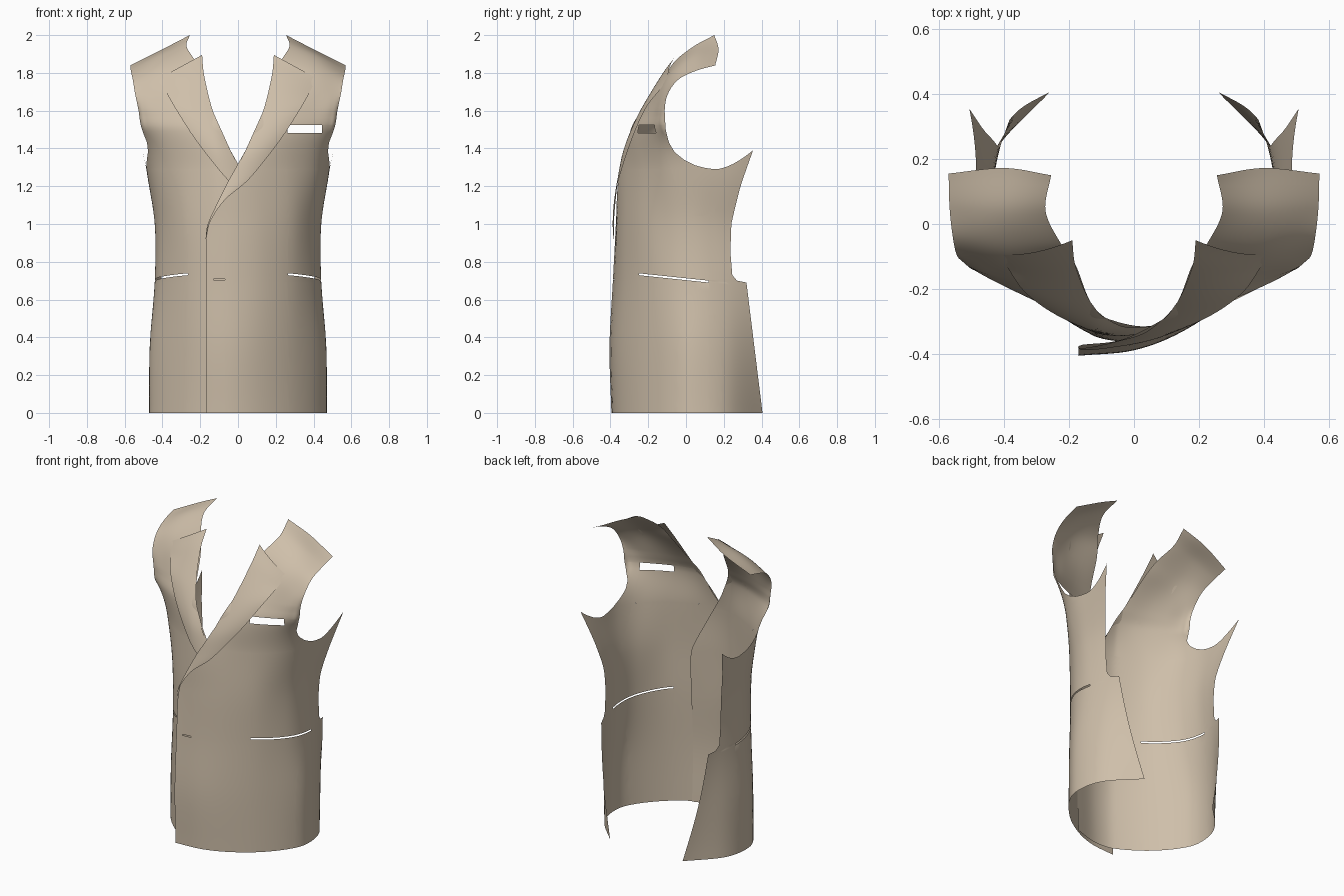
import bpy, bmesh
from mathutils import Vector as V

if "Cube" in bpy.data.objects:
    bpy.data.objects.remove(bpy.data.objects["Cube"])

cloth = bpy.data.materials.new("tan_cloth")
cloth.diffuse_color = (0.62, 0.52, 0.40, 1)
cloth.use_nodes = True
cloth.node_tree.nodes["Principled BSDF"].inputs["Base Color"].default_value = cloth.diffuse_color
N = 48


def seg(keys, t):
    i = 0
    while i < len(keys) - 2 and t > keys[i + 1]:
        i += 1
    return i, (t - keys[i]) / (keys[i + 1] - keys[i])


def linear(table, t):
    keys = [p[0] for p in table]
    i, f = seg(keys, t)
    return table[i][1] * (1 - f) + table[i + 1][1] * f


def spline(keys, vals, t):
    # smooth interpolation through numbers or vectors
    i, f = seg(keys, t)
    h = keys[i + 1] - keys[i]

    def tan(k):
        a, b = max(k - 1, 0), min(k + 1, len(keys) - 1)
        return (vals[b] - vals[a]) / (keys[b] - keys[a])
    f2, f3 = f * f, f * f * f
    return (vals[i] * (2 * f3 - 3 * f2 + 1) + tan(i) * (h * (f3 - 2 * f2 + f))
            + vals[i + 1] * (3 * f2 - 2 * f3) + tan(i + 1) * (h * (f3 - f2)))


def resample(pts, n):
    d = [0.0]
    for a, b in zip(pts, pts[1:]):
        d.append(d[-1] + max((b - a).length, 1e-7))
    out = []
    for k in range(n + 1):
        i, f = seg(d, d[-1] * k / n)
        out.append(pts[i].lerp(pts[i + 1], f))
    return out


# horizontal body sections, from the front opening round to the back
SECTIONS = {
    0.0: [(-.17, -.395), (0, -.38), (.15, -.325), (.3, -.225), (.42, -.09), (.47, .04), (.43, .22), (.25, .415)],
    0.35: [(-.17, -.405), (0, -.388), (.15, -.33), (.3, -.225), (.42, -.085), (.467, .04), (.435, .21), (.32, .39)],
    0.7: [(-.17, -.387), (0, -.37), (.15, -.32), (.3, -.22), (.405, -.08), (.44, .05), (.425, .19), (.37, .36)],
    1.0: [(-.17, -.372), (0, -.36), (.15, -.315), (.3, -.225), (.4, -.09), (.438, .03), (.435, .15), (.41, .3)],
    1.29: [(-.17, -.365), (0, -.345), (.15, -.3), (.3, -.225), (.42, -.12), (.475, 0), (.485, .15), (.475, .34)],
    1.5: [(-.17, -.32), (0, -.3), (.15, -.285), (.27, -.25), (.4, -.19), (.48, -.14), (.51, -.1), (.53, .05)],
    1.6: [(-.17, -.27), (0, -.26), (.15, -.235), (.27, -.21), (.4, -.17), (.49, -.14), (.53, -.105), (.55, 0)],
}
FRONT = [(0, -.17), (.92, -.17), (1, -.16), (1.1, -.115), (1.23, -.05), (1.39, .04), (1.6, .135)]
BACK = [(0, .405), (.69, .32), (.7, .27), (.73, .245), (.85, .235), (1, .24), (1.18, .28), (1.29, .315)]
ARMHOLE = [(1.29, .15), (1.297, .1), (1.31, .05), (1.34, -.01), (1.38, -.06), (1.43, -.09), (1.5, -.108), (1.6, -.113)]


def section(z, ymax):
    keys = list(SECTIONS)
    ctrl = [spline(keys, [V((*SECTIONS[k][i], k)) for k in keys], z) for i in range(8)]
    pts = [spline(range(8), ctrl, 7 * k / 240) for k in range(241)]
    xf = linear(FRONT, z)
    while pts[1].x < xf:
        pts.pop(0)
    if pts[0].x < xf:
        pts[0] = pts[0].lerp(pts[1], (xf - pts[0].x) / (pts[1].x - pts[0].x))
    while pts[-2].y > ymax:
        pts.pop()
    if pts[-1].y > ymax:
        a, b = pts[-2], pts[-1]
        pts[-1] = a.lerp(b, (ymax - a.y) / (b.y - a.y))
    return resample(pts, N)


def skin(bm, rows):
    g = [[bm.verts.new(p) for p in r] for r in rows]
    for a, b in zip(g, g[1:]):
        for i in range(len(a) - 1):
            bm.faces.new((a[i], a[i + 1], b[i + 1], b[i]))


def cut_hole(bm, planes, inside):
    # slice along the planes, then drop the faces within
    for co, no in planes:
        bmesh.ops.bisect_plane(bm, geom=bm.verts[:] + bm.edges[:] + bm.faces[:],
                               plane_co=co, plane_no=no, dist=1e-5)
    gone = [f for f in bm.faces if inside(f.calc_center_median())]
    bmesh.ops.delete(bm, geom=gone, context='FACES')


def box_hole(bm, x0, x1, z0, z1):
    cut_hole(bm, [((x, 0, 0), (1, 0, 0)) for x in (x0, x1)] + [((0, 0, z), (0, 0, 1)) for z in (z0, z1)],
             lambda c: x0 < c.x < x1 and z0 < c.z < z1 and c.y < 0)


def finish(bm, name, right):
    if right:  # mirrored side, tucked behind the left at the overlap
        for v in bm.verts:
            k = min(max((.12 - v.co.x) / .29, 0), 1)
            v.co.y += .09 * k ** 1.3
            v.co.x = -v.co.x
        bmesh.ops.reverse_faces(bm, faces=bm.faces[:])
    me = bpy.data.meshes.new(name)
    bm.to_mesh(me)
    bm.free()
    me.materials.append(cloth)
    for p in me.polygons:
        p.use_smooth = True
    ob = bpy.data.objects.new(name, me)
    bpy.context.collection.objects.link(ob)


# shoulder rows: neck, middle, armhole
SHOULDER = [
    [(.18, -.125, 1.76), (.38, -.12, 1.745), (.545, -.095, 1.69)],
    [(.225, -.06, 1.86), (.41, -.05, 1.83), (.557, -.04, 1.765)],
    [(.272, .04, 1.94), (.42, .045, 1.89), (.567, .05, 1.81)],
    [(.255, .15, 2.0), (.4, .172, 1.925), (.57, .155, 1.84)],
]


def front_panel(name, right):
    bm = bmesh.new()
    # skirt and waist, up to the underarm point
    zs = [.69 * i / 16 for i in range(17)] + [.70, .71, .73] + [.73 + .56 * i / 18 for i in range(1, 19)]
    rows = []
    for z in zs:
        row = section(z, linear(BACK, z))
        lift = max((z - 1.0) / .29, 0) ** 2
        for p in row:
            s = max((p.y - .15) / .165, 0) ** 2 * lift
            p += V((.03, .04, .1)) * s
        rows.append(row)
    skin(bm, rows)
    # chest beside the armhole
    rows = []
    for i in range(25):
        z = 1.29 + .31 * (i / 24) ** 1.5
        rows.append(section(z, linear(ARMHOLE, z)))
    # shoulder, folding over the top
    keyrows = [rows[-6], rows[-1]]
    for r in SHOULDER:
        c = [V(p) for p in r]
        keyrows.append(resample([spline([0, 1, 2], c, k / 20) for k in range(41)], N))
    keys = [-.4, 0, 1, 2, 3, 4]
    for i in range(1, 33):
        rows.append([spline(keys, [r[j] for r in keyrows], i / 8) for j in range(N + 1)])
    skin(bm, rows)
    bmesh.ops.remove_doubles(bm, verts=bm.verts[:], dist=1e-4)
    # side pocket slit, sloping down to the back
    no = V((0, .105, 1))
    h = .005
    cut_hole(bm, [((0, -.26, .735 + d), no) for d in (-h, h)] + [((0, y, 0), (0, 1, 0)) for y in (-.25, .12)],
             lambda c: -.25 < c.y < .12 and c.x > .2 and abs(no.dot(c - V((0, -.26, .735)))) < h)
    if not right:
        box_hole(bm, .262, .445, 1.482, 1.525)  # breast pocket
        box_hole(bm, -.13, -.07, .703, .709)    # buttonhole
    finish(bm, name, right)


# lapel: roll line and outer edge pairs, bottom to top
LAPEL = [
    ((-.172, -.38, .92), (-.17, -.384, .92)),
    ((-.16, -.382, 1.0), (-.148, -.388, 1.01)),
    ((-.115, -.375, 1.1), (-.07, -.38, 1.127)),
    ((-.05, -.36, 1.23), (.06, -.355, 1.24)),
    ((.04, -.33, 1.39), (.22, -.29, 1.44)),
    ((.127, -.25, 1.58), (.33, -.215, 1.61)),
    ((.178, -.135, 1.78), (.388, -.135, 1.715)),
    ((.19, -.05, 1.895), (.41, -.095, 1.775)),
]


def lapel(name, right):
    bm = bmesh.new()
    keys = range(len(LAPEL))
    rows = []
    for i in range(57):
        t = i / 8
        a = spline(keys, [V(p[0]) for p in LAPEL], t)
        b = spline(keys, [V(p[1]) for p in LAPEL], t)
        w = (b - a).length
        rows.append([a.lerp(b, k / 10) + V((0, -.2 * w * (k / 10) * (1 - k / 10), 0)) for k in range(11)])
    skin(bm, rows)
    finish(bm, name, right)


for side, right in (("left", False), ("right", True)):
    front_panel(side + "_front_panel", right)
    lapel(side + "_lapel", right)
